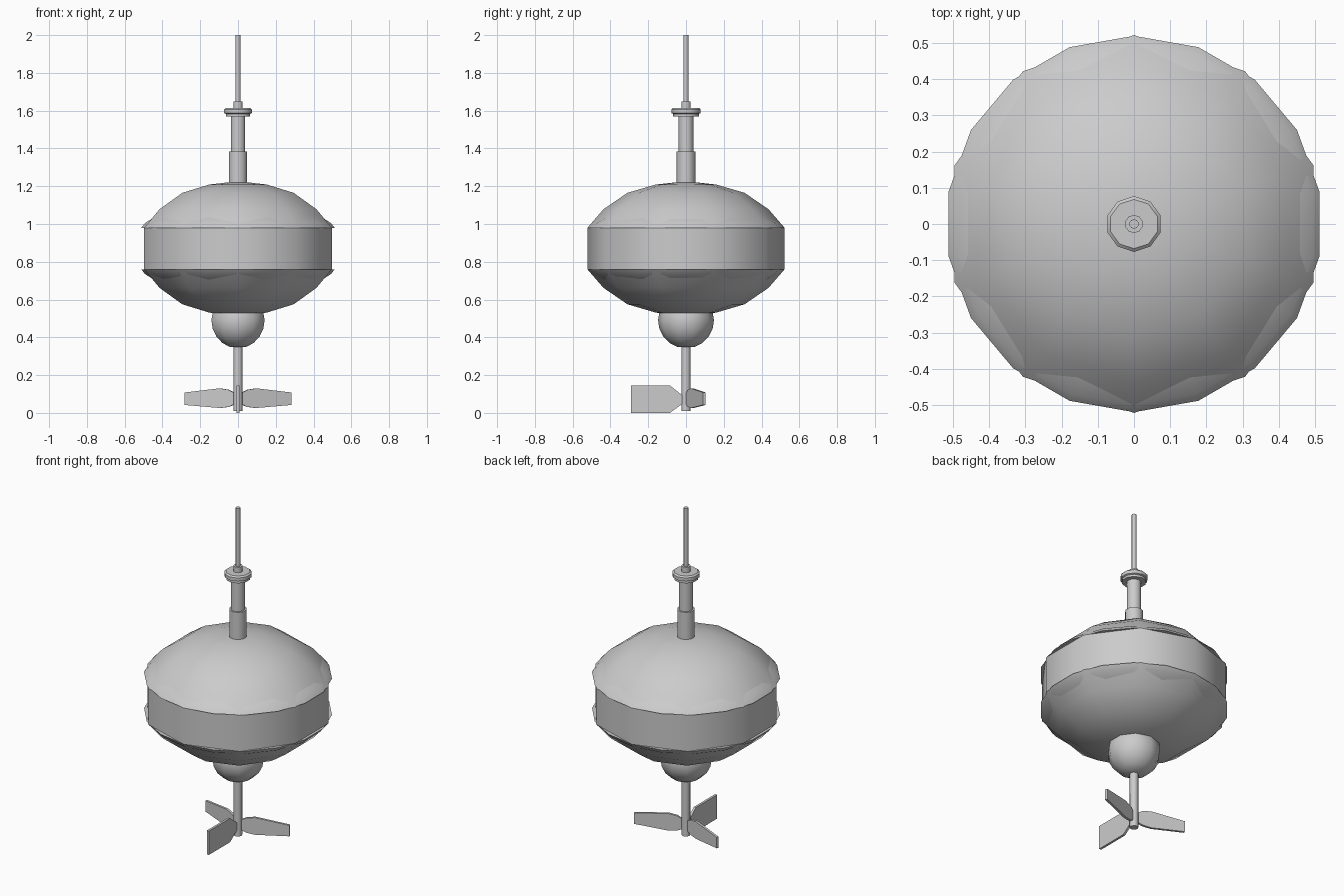
import bpy
import bmesh
import math
from mathutils import Matrix, Vector

cube = bpy.data.objects.get("Cube")
if cube:
    bpy.data.objects.remove(cube)

grey = bpy.data.materials.new("plain_grey")
grey.use_nodes = True
grey.diffuse_color = (0.6, 0.6, 0.6, 1)
grey.node_tree.nodes["Principled BSDF"].inputs["Base Color"].default_value = (0.6, 0.6, 0.6, 1)


def finish(name, bm, angle):
    bmesh.ops.recalc_face_normals(bm, faces=bm.faces)
    mesh = bpy.data.meshes.new(name)
    bm.to_mesh(mesh)
    bm.free()
    mesh.materials.append(grey)
    obj = bpy.data.objects.new(name, mesh)
    bpy.context.collection.objects.link(obj)
    bpy.ops.object.select_all(action='DESELECT')
    obj.select_set(True)
    bpy.context.view_layer.objects.active = obj
    if angle:
        bpy.ops.object.shade_smooth_by_angle(angle=math.radians(angle))
    return obj


def lathe(name, profile, sides=10, angle=38, closed=False):
    """Turn an (r, z) profile around z; first vertex of each ring on +y."""
    bm = bmesh.new()
    rings = []
    for r, z in profile:
        turns = [math.pi / 2 + math.tau * i / sides for i in range(sides)]
        rings.append([bm.verts.new((r * math.cos(a), r * math.sin(a), z)) for a in turns])
    pairs = list(zip(rings, rings[1:]))
    if closed:
        pairs.append((rings[-1], rings[0]))
    else:
        bm.faces.new(rings[0])
        bm.faces.new(rings[-1])
    for low, high in pairs:
        for i in range(sides):
            j = (i + 1) % sides
            bm.faces.new((low[i], low[j], high[j], high[i]))
    return finish(name, bm, angle)


# Main body: a straight band between two mirrored domes
MID = 0.87
dome = [(0.522, 0.98), (0.437, 1.078), (0.31, 1.165), (0.16, 1.209), (0.06, 1.22)]
lower = [(r, 2 * MID - z) for r, z in reversed(dome)]
lathe("main_body", lower + dome)

# Finer rims where the domes meet the band
rim = [(0.52, 0.98), (0.50, 1.005), (0.44, 1.042), (0.42, 0.98)]
lathe("upper_rim", rim, 18, closed=True)
lathe("lower_rim", [(r, 2 * MID - z) for r, z in rim], 18, closed=True)

# Mast on top
lathe("mast_base", [(0.05, 1.2), (0.05, 1.385)])
lathe("mast_tube", [(0.04, 1.38), (0.04, 1.575)])
lathe("mast_collar", [(0.068, 1.57), (0.068, 1.583), (0.077, 1.587), (0.077, 1.607), (0.068, 1.615)])
lathe("antenna_socket", [(0.025, 1.61), (0.025, 1.648)])
lathe("antenna", [(0.013, 1.64), (0.013, 2.0)])

# Ball below the body
R, CZ, STEPS = 0.148, 0.49, 10
ball = []
for k in range(1, STEPS):
    a = math.pi * k / STEPS
    ball.append((R * math.sin(a), CZ - R * math.cos(a)))
lathe("bottom_ball", ball)

# Propeller shaft
lathe("propeller_shaft", [(0.024, 0.01), (0.024, 0.37)], 8, 50)


def blade(name, outline, degrees, thickness=0.014):
    """Flat upright plate; the outline is (distance from axis, z)."""
    bm = bmesh.new()
    face = bm.faces.new([bm.verts.new((d, -thickness / 2, z)) for d, z in outline])
    out = bmesh.ops.extrude_face_region(bm, geom=[face])
    moved = [v for v in out["geom"] if isinstance(v, bmesh.types.BMVert)]
    bmesh.ops.translate(bm, verts=moved, vec=Vector((0, thickness, 0)))
    bm.transform(Matrix.Rotation(math.radians(degrees), 4, 'Z'))
    finish(name, bm, 0)


# Propeller blades: one square-ended, two tapered
square = [(0.01, 0.055), (0.085, 0), (0.29, 0), (0.29, 0.145), (0.085, 0.145), (0.01, 0.085)]
tapered = [(0.01, 0.05), (0.05, 0.032), (0.1, 0.026), (0.297, 0.042),
           (0.297, 0.108), (0.1, 0.13), (0.05, 0.122), (0.01, 0.1)]
blade("front_blade", square, -90)
blade("left_blade", tapered, 19)
blade("right_blade", tapered, 161)
